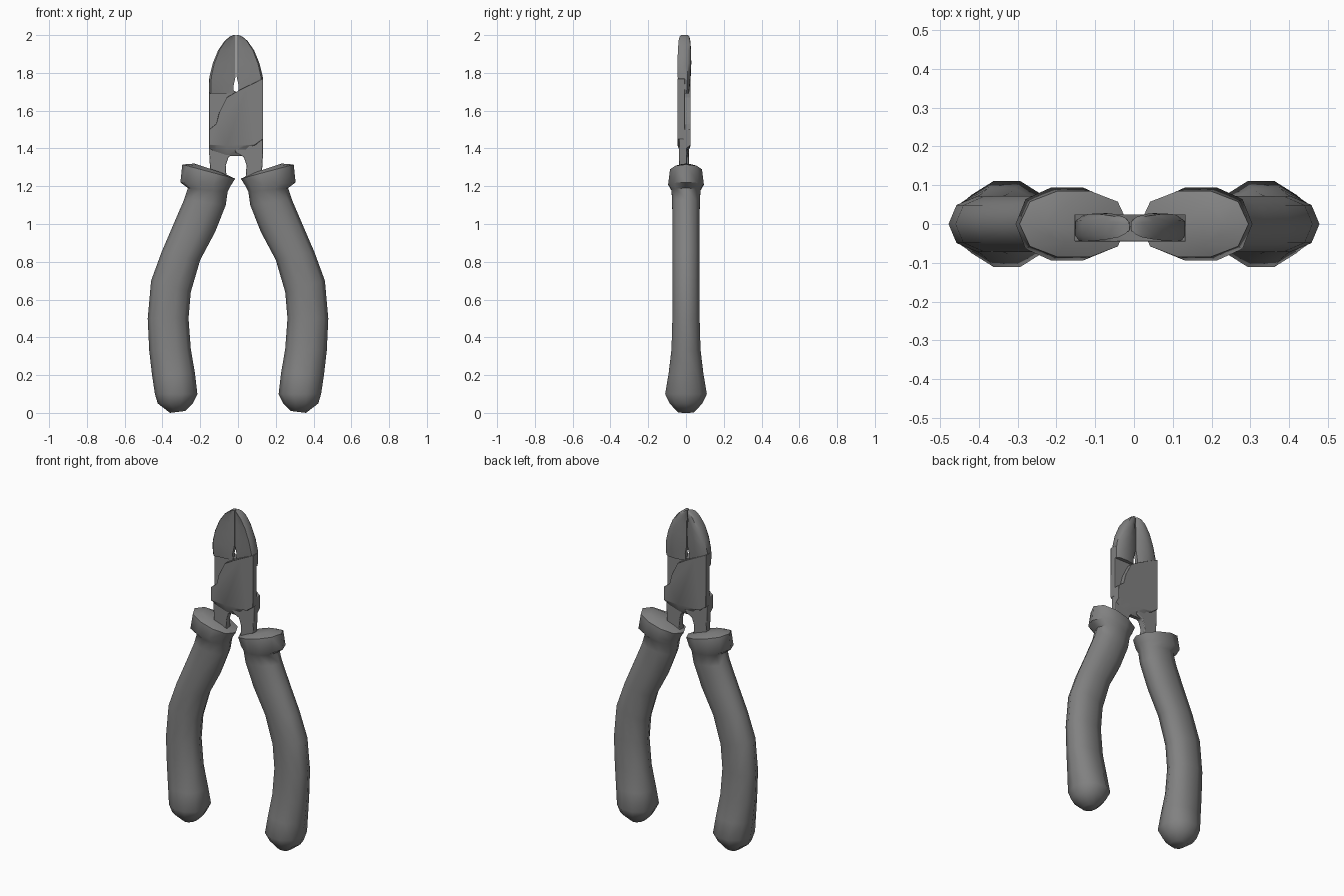
import bpy, bmesh, math
from math import cos, sin, pi

cube = bpy.data.objects.get("Cube")
if cube:
    bpy.data.objects.remove(cube)

steel = bpy.data.materials.new("mid grey")
steel.use_nodes = True
GREY = (0.22, 0.22, 0.22, 1)
steel.diffuse_color = GREY
steel.node_tree.nodes["Principled BSDF"].inputs["Base Color"].default_value = GREY

CX, CY = -0.01, -0.01      # pivot axis of the head


def loft(name, rings, angle=40, bevel=0):
    """Skin a list of equal-length rings and cap both ends."""
    bm = bmesh.new()
    rows = [[bm.verts.new(p) for p in ring] for ring in rings]
    n = len(rows[0])
    for a, b in zip(rows, rows[1:]):
        for i in range(n):
            j = (i + 1) % n
            bm.faces.new((a[i], a[j], b[j], b[i]))
    bm.faces.new(rows[0][::-1])
    bm.faces.new(rows[-1])
    bmesh.ops.recalc_face_normals(bm, faces=bm.faces)
    mesh = bpy.data.meshes.new(name)
    bm.to_mesh(mesh)
    bm.free()
    mesh.materials.append(steel)
    ob = bpy.data.objects.new(name, mesh)
    bpy.context.collection.objects.link(ob)
    bpy.ops.object.select_all(action='DESELECT')
    bpy.context.view_layer.objects.active = ob
    ob.select_set(True)
    if bevel:
        mod = ob.modifiers.new("soft edges", 'BEVEL')
        mod.width = bevel
        mod.segments = 2
        mod.limit_method = 'ANGLE'
    bpy.ops.object.shade_smooth_by_angle(angle=math.radians(angle))
    return ob


def grip_ring(side, outer, inner, depth, n=10):
    """Tilted oval running from the outer to the inner edge of the grip."""
    ring = []
    for k in range(n):
        a = 2 * pi * k / n
        t = 0.5 - 0.5 * cos(a)
        x = outer[0] + (inner[0] - outer[0]) * t
        z = outer[1] + (inner[1] - outer[1]) * t
        y = depth * math.copysign(abs(sin(a)) ** 0.8, sin(a))
        ring.append((side * x, y, z))
    return ring


# Grip stations: outer edge (x, z), inner edge (x, z), half depth
GRIP = [
    ((.23, 1.32), (.08, 1.27), .05),
    ((.295, 1.315), (.015, 1.24), .088),
    ((.305, 1.22), (.04, 1.2), .098),
    ((.265, 1.19), (.055, 1.17), .08),
    ((.285, 1.13), (.065, 1.1), .076),
    ((.345, .99), (.12, .96), .075),
    ((.405, .85), (.2, .81), .075),
    ((.46, .7), (.25, .64), .074),
    ((.478, .5), (.262, .5), .075),
    ((.47, .33), (.25, .34), .08),
    ((.455, .2), (.228, .21), .096),
    ((.44, .1), (.215, .1), .115),
    ((.425, .05), (.24, .05), .09),
    ((.36, 0), (.28, .01), .045),
]
for side, label in ((1, "left"), (-1, "right")):
    loft(label + "_grip", [grip_ring(side, *s) for s in GRIP], 50)

# Front lever cheek outline (x, z); the rear one is the same turned half round
CHEEK = [
    (.133, 1.77), (.133, 1.45), (.09, 1.41), (.04, 1.36), (-.06, 1.36),
    (-.12, 1.38), (-.153, 1.4), (-.153, 1.5), (-.115, 1.53), (-.1, 1.59),
    (-.06, 1.67), (.0, 1.705), (.05, 1.73),
]
TANG = [(-.153, 1.45), (-.153, 1.38), (-.145, 1.24), (-.06, 1.24),
        (-.065, 1.31), (-.05, 1.355), (-.01, 1.375), (.02, 1.45)]
# Jaw stations: height, half width, gap, front y, back y (from the pivot axis)
JAW = [
    (1.69, .142, .012, -.022, .026), (1.73, .143, .014, -.03, .03),
    (1.78, .141, .003, -.034, .035), (1.85, .124, .002, -.035, .038),
    (1.92, .095, .002, -.033, .037), (1.97, .06, .002, -.029, .033),
    (1.993, .032, .002, -.024, .028), (2.0, .014, .002, -.016, .02),
]


def jaw_ring(turn, z, w, gap, front, back):
    """Hollow ground in front, domed behind, meeting at the cutting edge."""
    pts = [(gap, -.008), (w * .3, front * .5), (w * .65, front * .75),
           (w * .93, front), (w, front * .6), (w, back * .5),
           (w * .85, back * .95), (w * .5, back), (w * .2, back * .75), (gap, back * .4)]
    return [(CX + turn * x, CY + y, z) for x, y in pts]


for turn, label in ((1, "front"), (-1, "rear")):
    def place(x, y, z):
        return (CX + turn * (x - CX), CY + turn * y, z)

    # Flat cheek with a chamfered lower edge
    inner = [place(x, .004, z) for x, z in CHEEK]
    middle = [place(x, -.012, z) for x, z in CHEEK]
    face = [place(x, -.035, max(z, 1.415 + .1 * (z - 1.36))) for x, z in CHEEK]
    loft(label + "_cheek", [inner, middle, face], 35, .004)

    # Narrow shank that runs into the grip
    loft(label + "_shank", [[place(x, y, z) for x, z in TANG] for y in (-.014, .026)], 35, .004)

    # Cutting jaw
    loft(label + "_jaw", [jaw_ring(turn, *s) for s in JAW], 45)
